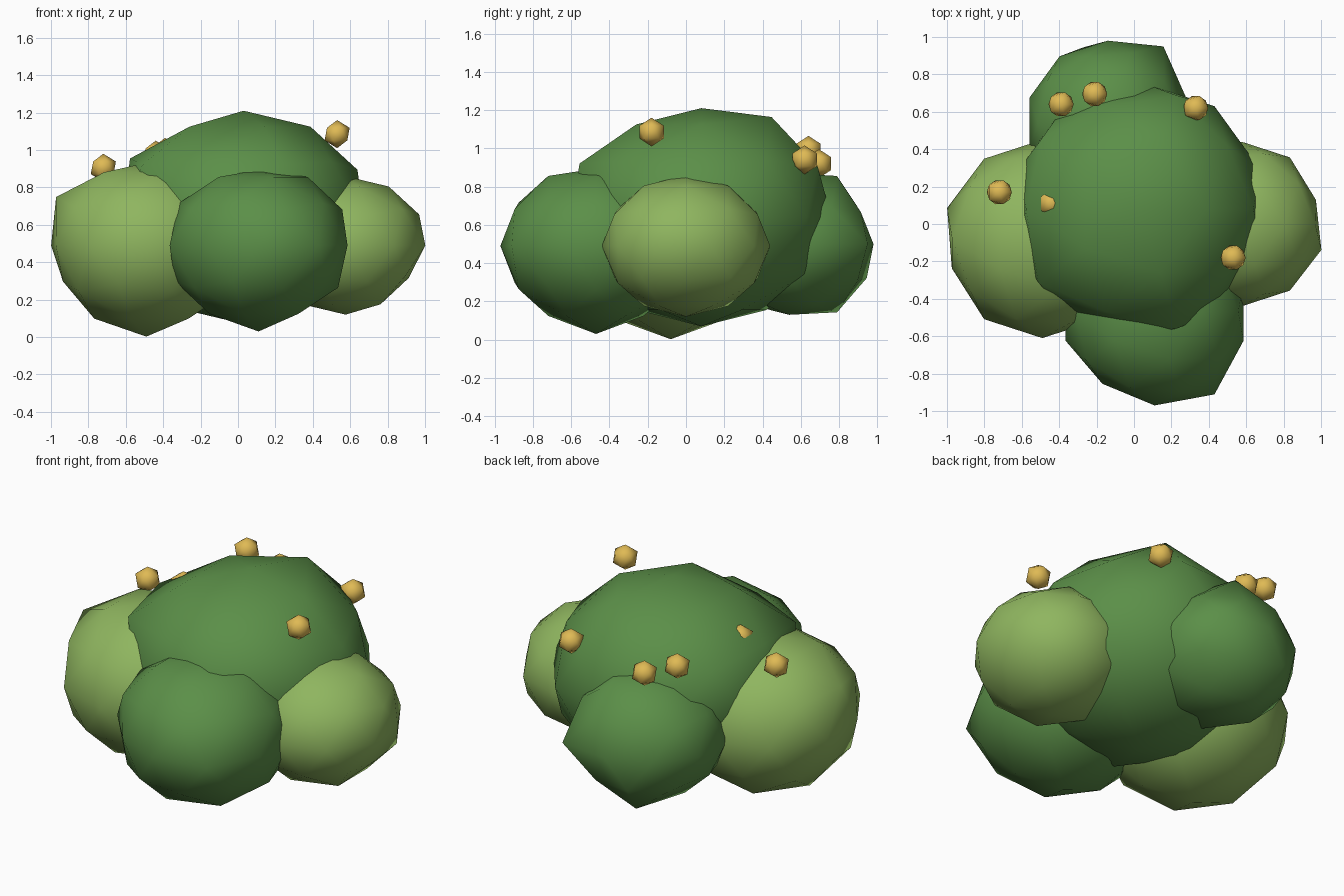
import bpy, bmesh
from mathutils import Vector

if "Cube" in bpy.data.objects:
    bpy.data.objects.remove(bpy.data.objects["Cube"])


def material(name, colour):
    m = bpy.data.materials.new(name)
    m.diffuse_color = (*colour, 1)
    m.use_nodes = True
    m.node_tree.nodes["Principled BSDF"].inputs["Base Color"].default_value = m.diffuse_color
    return m


DARK = material("dark_leaf_green", (0.105, 0.275, 0.065))
LIGHT = material("light_leaf_green", (0.275, 0.465, 0.115))
GOLD = material("berry_gold", (0.74, 0.49, 0.09))


def blob(name, centre, size, mat, detail=2, bumps=()):
    """Smooth low-poly ball; each bump pushes the vertex nearest a direction in or out."""
    bm = bmesh.new()
    bmesh.ops.create_icosphere(bm, subdivisions=detail, radius=1)
    for direction, factor in bumps:
        d = Vector(direction)
        v = max(bm.verts, key=lambda w: w.co.normalized().dot(d))
        v.co *= factor
    for v in bm.verts:
        v.co = Vector((v.co.x * size[0], v.co.y * size[0], v.co.z * size[1]))
    for f in bm.faces:
        f.smooth = True
    me = bpy.data.meshes.new(name)
    bm.to_mesh(me)
    bm.free()
    me.materials.append(mat)
    ob = bpy.data.objects.new(name, me)
    ob.location = centre
    bpy.context.collection.objects.link(ob)
    return ob


# Leaf clumps
blob("centre_clump", (0.03, 0.08, 0.64), (0.68, 0.57), DARK, bumps=[
    ((-0.85, 0, 0.53), 1.05), ((0.16, 0.5, 0.85), 1.08),
    ((0.28, 0.85, 0.45), 1.05), ((0.28, -0.85, 0.45), 1.1),
    ((-0.72, 0.53, 0.45), 1.06), ((-0.72, -0.53, 0.45), 1.1)])
blob("left_clump", (-0.49, -0.08, 0.49), (0.53, 0.46), LIGHT, bumps=[
    ((0, 0, -1), 1.06), ((-0.85, 0, 0.53), 1.07), ((-0.95, 0.31, 0), 1.01),
    ((-0.95, -0.31, 0), 0.96), ((-0.89, 0, -0.45), 0.94), ((0, 0, 1), 0.96)])
blob("right_clump", (0.575, 0, 0.49), (0.44, 0.37), LIGHT, bumps=[
    ((0.95, -0.31, 0), 1.02), ((0.95, 0.31, 0), 0.95), ((0.85, 0.01, -0.53), 0.9)])
blob("front_clump", (0.11, -0.47, 0.49), (0.50, 0.43), DARK, bumps=[
    ((0, 0, -1), 1.07), ((0, 0, 1), 0.94), ((0.59, -0.81, 0), 1.09),
    ((-0.59, -0.81, 0), 0.95)])
blob("back_clump", (-0.14, 0.54, 0.50), (0.44, 0.37), DARK, bumps=[
    ((0.59, 0.81, 0), 1.15), ((0.16, 0.5, 0.85), 1.13), ((0.16, 0.5, -0.85), 1.05),
    ((-0.16, 0.5, -0.85), 1.08), ((-0.28, 0.85, -0.45), 1.08)])

# Berries
berries = [(-0.72, 0.17, 0.905), (0.53, -0.18, 1.085), (0.33, 0.62, 0.94),
           (-0.39, 0.64, 0.99), (-0.21, 0.695, 0.92), (-0.44, 0.11, 0.975)]
for i, p in enumerate(berries):
    blob(f"berry_{i + 1}", p, (0.075, 0.075), GOLD, detail=1)
